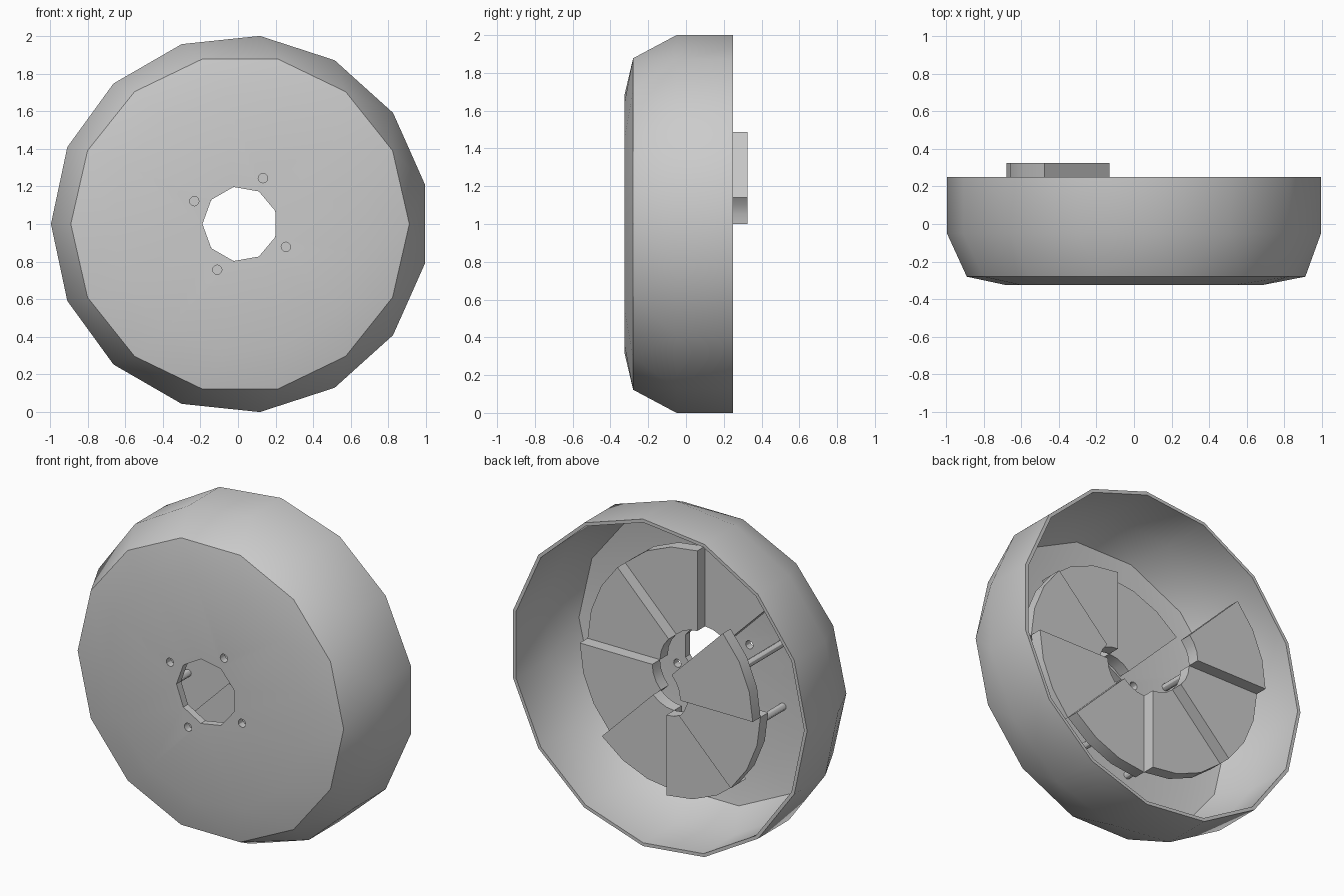
import bpy
import bmesh
from math import sin, cos, pi, radians
from mathutils import Matrix, Vector

cube = bpy.data.objects.get("Cube")
if cube:
    bpy.data.objects.remove(cube, do_unlink=True)

CX, CZ = 0.011, 1.0          # axis of the drum
HOLE_R, STEP_R = 0.2, 0.69
TOP, RISE, STEPS = 0.325, 0.075, 8
FLOOR = -0.28

grey = bpy.data.materials.new("plain_grey")
grey.use_nodes = True
grey.diffuse_color = (0.6, 0.6, 0.6, 1)
grey.node_tree.nodes["Principled BSDF"].inputs["Base Color"].default_value = (0.6, 0.6, 0.6, 1)


def polar(r, angle, y):
    return Vector((CX + r * cos(angle), y, CZ + r * sin(angle)))


def make_object(name, bm, smooth=True):
    bmesh.ops.recalc_face_normals(bm, faces=bm.faces)
    mesh = bpy.data.meshes.new(name)
    bm.to_mesh(mesh)
    bm.free()
    mesh.materials.append(grey)
    obj = bpy.data.objects.new(name, mesh)
    bpy.context.collection.objects.link(obj)
    if smooth:
        shade(obj)
    return obj


def shade(obj):
    bpy.ops.object.select_all(action="DESELECT")
    obj.select_set(True)
    bpy.context.view_layer.objects.active = obj
    bpy.ops.object.shade_smooth_by_angle(angle=radians(30))


def zip_rings(bm, a, b):
    """Join two rings that may have different vertex counts."""
    i = j = 0
    while i < len(a) or j < len(b):
        va, vb = a[i % len(a)], b[j % len(b)]
        na, nb = (i + 1) / len(a), (j + 1) / len(b)
        if len(a) == len(b):
            bm.faces.new((va, a[(i + 1) % len(a)], b[(j + 1) % len(b)], vb))
            i, j = i + 1, j + 1
        elif j >= len(b) or (i < len(a) and na <= nb):
            bm.faces.new((va, a[(i + 1) % len(a)], vb))
            i += 1
        else:
            bm.faces.new((va, b[(j + 1) % len(b)], vb))
            j += 1


def add_rod(bm, r, angle, y0, y1, radius, sides=12):
    centre = polar(r, angle, (y0 + y1) / 2)
    bmesh.ops.create_cone(bm, cap_ends=True, segments=sides, radius1=radius, radius2=radius,
                          depth=y1 - y0,
                          matrix=Matrix.Translation(centre) @ Matrix.Rotation(pi / 2, 4, "X"))


# Shell: closed profile of (radius, sides, y), outside then inside
profile = [
    (HOLE_R, 9, -0.325), (STEP_R, 13, -0.325), (0.9, 14, -0.28),
    (1.0055, 15, -0.05), (1.0055, 15, 0.25),
    (0.985, 15, 0.25), (0.985, 15, -0.05),
    (0.885, 14, -0.245), (STEP_R, 13, FLOOR), (HOLE_R, 9, FLOOR),
]
bm = bmesh.new()
rings = [[bm.verts.new(polar(r, pi + 2 * pi * k / n, y)) for k in range(n)]
         for r, n, y in profile]
for k, ring in enumerate(rings):
    zip_rings(bm, ring, rings[(k + 1) % len(rings)])
shell = make_object("shell", bm, smooth=False)

# Four small screw holes around the centre opening
bm = bmesh.new()
for k in range(4):
    add_rod(bm, 0.272, radians(63.5 + 90 * k), -0.5, -0.22, 0.025)
cutter = make_object("hole_cutter", bm, smooth=False)
cutter.hide_render = True
mod = shell.modifiers.new("screw_holes", "BOOLEAN")
mod.operation = "DIFFERENCE"
mod.solver = "EXACT"
mod.object = cutter
bpy.ops.object.select_all(action="DESELECT")
shell.select_set(True)
bpy.context.view_layer.objects.active = shell
bpy.ops.object.modifier_apply(modifier=mod.name)
bpy.data.objects.remove(cutter, do_unlink=True)
shade(shell)

# Spiral of thin sector steps, each held on a rod
SEG = 3
for k in range(STEPS):
    top = TOP - RISE * k
    start = radians(135 + 45 * k)
    angles = [start + radians(45) * s / SEG for s in range(SEG + 1)]
    bm = bmesh.new()
    outline = [polar(STEP_R, a, top) for a in angles]
    outline += [polar(HOLE_R, a, top) for a in reversed(angles)]
    face = bm.faces.new([bm.verts.new(p) for p in outline])
    solid = bmesh.ops.extrude_face_region(bm, geom=[face], use_keep_orig=True)
    moved = [v for v in solid["geom"] if isinstance(v, bmesh.types.BMVert)]
    bmesh.ops.translate(bm, verts=moved, vec=(0, -RISE, 0))
    make_object(f"step_{k + 1}", bm)

    underside = top - RISE
    if underside > FLOOR + 0.02:
        bm = bmesh.new()
        add_rod(bm, 0.51, start + radians(22.5), FLOOR - 0.01, underside + 0.01, 0.022)
        make_object(f"step_rod_{k + 1}", bm)
